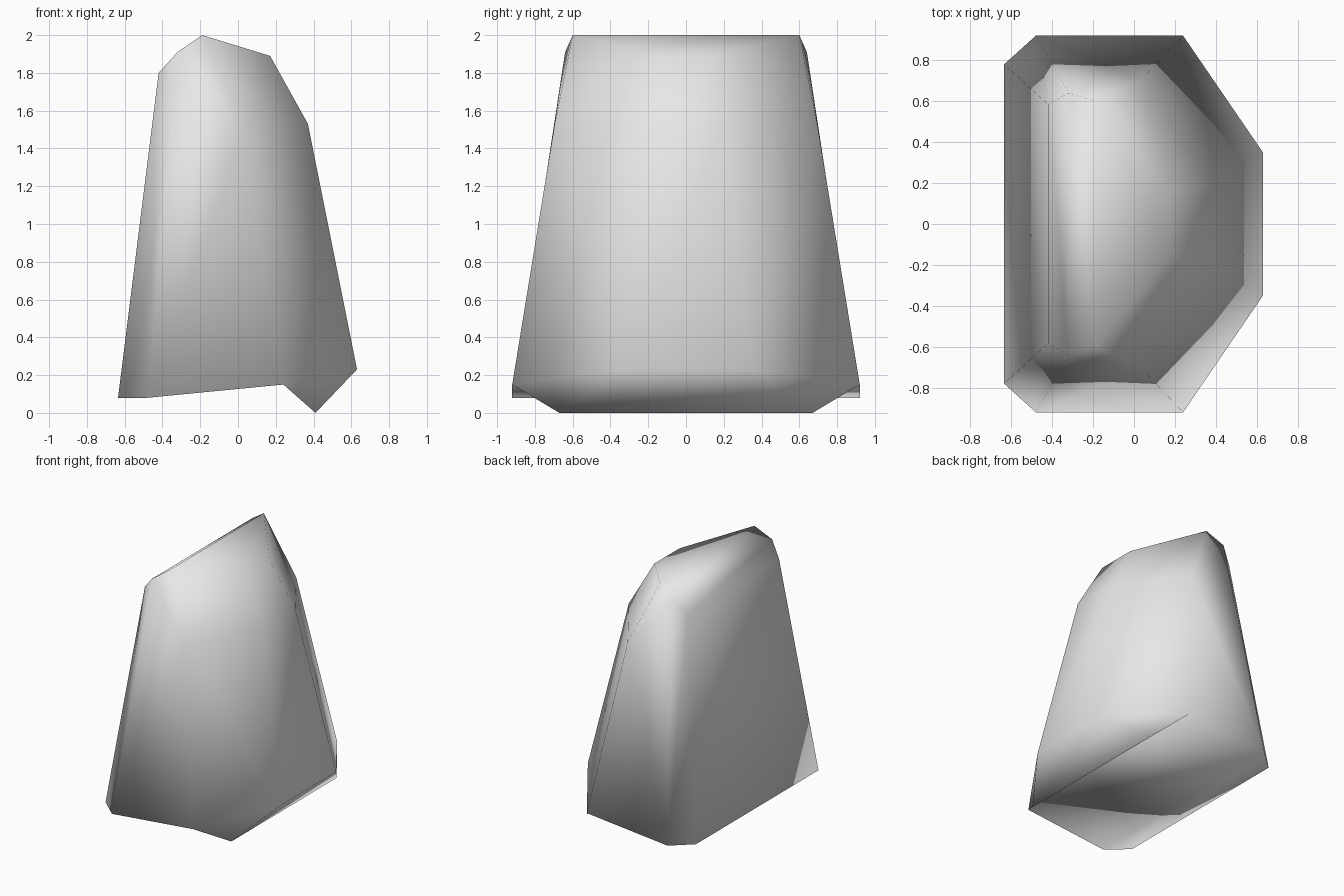
import bpy, bmesh

if "Cube" in bpy.data.objects:
    bpy.data.objects.remove(bpy.data.objects["Cube"])

# one flat colour
stone = bpy.data.materials.new("light_grey_stone")
stone.diffuse_color = (0.8, 0.8, 0.8, 1.0)
stone.use_nodes = True
stone.node_tree.nodes["Principled BSDF"].inputs["Base Color"].default_value = stone.diffuse_color

# profile points in x/z, each with its half width in y
outline = {
    "toe": (0.41, 0.67, 0.00), "heel": (0.63, 0.35, 0.23),
    "shoulder": (0.37, 0.20, 1.53), "brow": (0.17, 0.16, 1.89),
    "peak": (-0.19, 0.60, 2.00), "crest": (-0.32, 0.64, 1.91),
    "nape": (-0.42, 0.585, 1.80), "back_foot": (-0.635, 0.78, 0.08),
    "side_foot": (-0.48, 0.92, 0.08), "notch": (0.24, 0.92, 0.15),
}
bulge = (0.03, 0.70, 1.50)  # extra point inside each side wall

# facets of one side wall, mirrored to the other
side_facets = [
    ("bulge", "peak", "brow"), ("bulge", "brow", "shoulder"),
    ("bulge", "shoulder", "heel"), ("bulge", "heel", "notch"),
    ("notch", "heel", "toe"), ("bulge", "notch", "side_foot"),
    ("bulge", "side_foot", "crest"), ("crest", "side_foot", "nape"),
    ("side_foot", "back_foot", "nape"), ("bulge", "crest", "peak"),
]

bm = bmesh.new()
points = dict(outline, bulge=bulge)
sides = [{k: bm.verts.new((x, s * y, z)) for k, (x, y, z) in points.items()}
         for s in (-1, 1)]

# side walls
for side in sides:
    for facet in side_facets:
        bm.faces.new([side[k] for k in facet])

# strips joining both sides all the way round the profile
names = list(outline)
for a, b in zip(names, names[1:] + names[:1]):
    bm.faces.new([sides[0][a], sides[0][b], sides[1][b], sides[1][a]])

bmesh.ops.recalc_face_normals(bm, faces=bm.faces)
for f in bm.faces:
    f.smooth = True  # fully smooth shading

mesh = bpy.data.meshes.new("rock")
bm.to_mesh(mesh)
bm.free()
mesh.materials.append(stone)
bpy.context.collection.objects.link(bpy.data.objects.new("rock", mesh))
